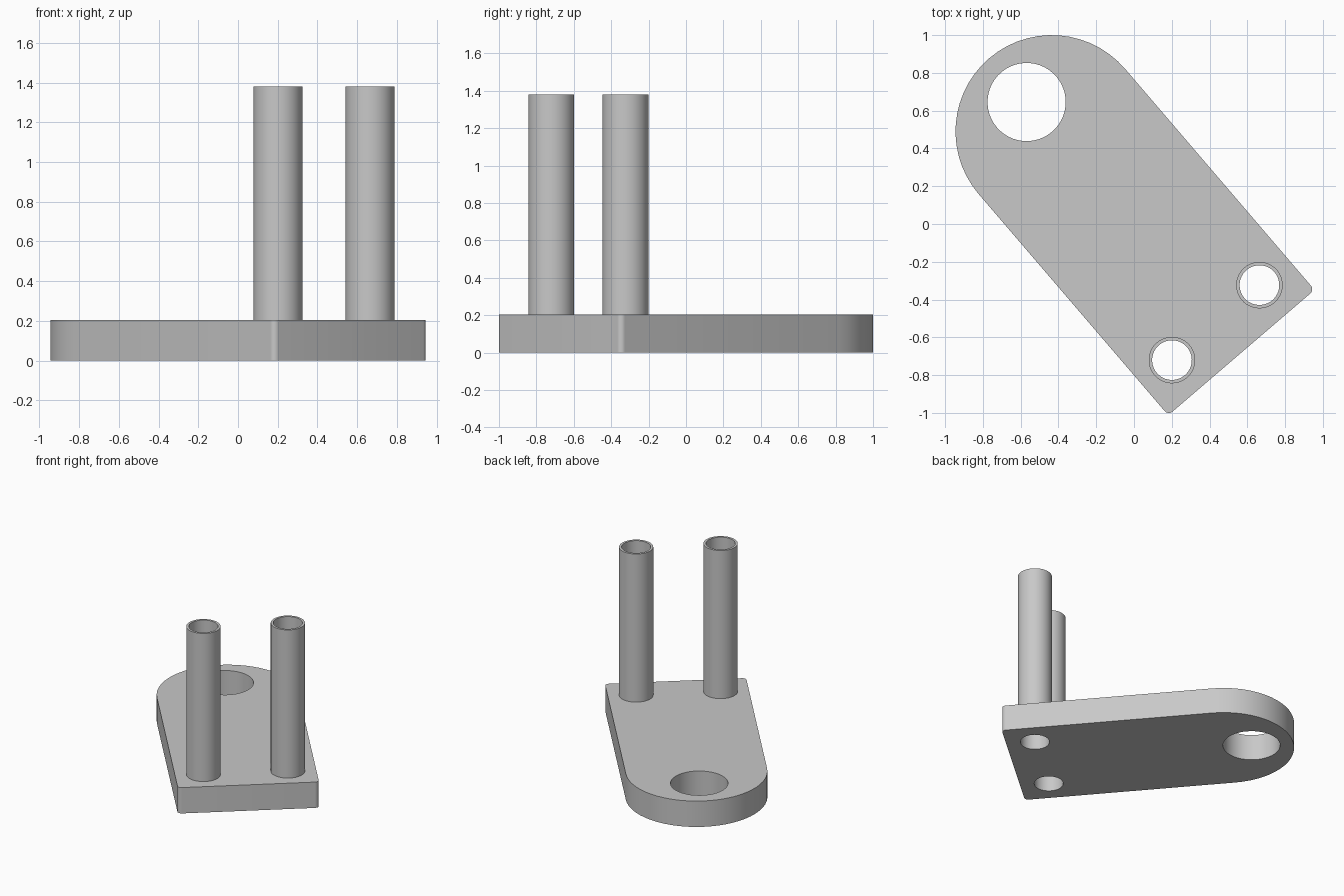
import bpy, bmesh
from math import sin, cos, radians, pi
from mathutils import Vector

if "Cube" in bpy.data.objects:
    bpy.data.objects.remove(bpy.data.objects["Cube"])

# Main dimensions, with the plate's long axis as local x
HEAD_CENTRE = Vector((-0.435, 0.49))
TURN = radians(-49.4)
HEAD_R, LENGTH, CORNER_R = 0.51, 1.542, 0.03
THICK, TOP = 0.205, 1.38
TUBE_X, TUBE_Y = 1.333, 0.305
OUTER_R, BORE_R = 0.123, 0.105

grey = bpy.data.materials.new("plain grey")
grey.use_nodes = True
grey.diffuse_color = (0.58, 0.58, 0.58, 1)
grey.node_tree.nodes["Principled BSDF"].inputs["Base Color"].default_value = grey.diffuse_color


def arc(x, y, r, start, end, steps):
    """Points on an arc, both ends included."""
    angles = [start + (end - start) * i / steps for i in range(steps + 1)]
    return [(x + r * cos(a), y + r * sin(a)) for a in angles]


def circle(x, y, r, steps=48):
    return arc(x, y, r, 0, 2 * pi, steps)[:-1]


def extrude_outline(name, loops, z0, z1):
    """Solid from an outer loop and its holes."""
    curve = bpy.data.curves.new(name, "CURVE")
    curve.dimensions = "2D"
    curve.fill_mode = "BOTH"
    curve.extrude = (z1 - z0) / 2
    for loop in loops:
        spline = curve.splines.new("POLY")
        spline.points.add(len(loop) - 1)
        for point, (x, y) in zip(spline.points, loop):
            point.co = (x, y, 0, 1)
        spline.use_cyclic_u = True
    obj = bpy.data.objects.new(name, curve)
    bpy.context.collection.objects.link(obj)
    obj.location = (*HEAD_CENTRE, (z0 + z1) / 2)
    obj.rotation_euler.z = TURN
    bpy.ops.object.select_all(action="DESELECT")
    obj.select_set(True)
    bpy.context.view_layer.objects.active = obj
    bpy.ops.object.convert(target="MESH")
    obj = bpy.context.view_layer.objects.active
    # Weld the caps to the walls
    bm = bmesh.new()
    bm.from_mesh(obj.data)
    bmesh.ops.remove_doubles(bm, verts=bm.verts, dist=0.0005)
    bmesh.ops.recalc_face_normals(bm, faces=bm.faces)
    bm.to_mesh(obj.data)
    bm.free()
    obj.data.materials.clear()
    obj.data.materials.append(grey)
    bpy.ops.object.shade_smooth_by_angle(angle=radians(30))
    return obj


# Plate: round head, straight sides, small rounded corners, three holes
cx, cy = LENGTH - CORNER_R, HEAD_R - CORNER_R
outline = (arc(0, 0, HEAD_R, pi / 2, 3 * pi / 2, 28)
           + arc(cx, -cy, CORNER_R, -pi / 2, 0, 6)
           + arc(cx, cy, CORNER_R, 0, pi / 2, 6))
holes = [circle(-0.205, 0, 0.207)]
holes += [circle(TUBE_X, side * TUBE_Y, BORE_R) for side in (-1, 1)]
extrude_outline("base_plate", [outline] + holes, 0, THICK)

# Two open tubes standing on the plate
for name, side in (("right_tube", -1), ("left_tube", 1)):
    rings = [circle(TUBE_X, side * TUBE_Y, r) for r in (OUTER_R, BORE_R)]
    extrude_outline(name, rings, THICK, TOP)
